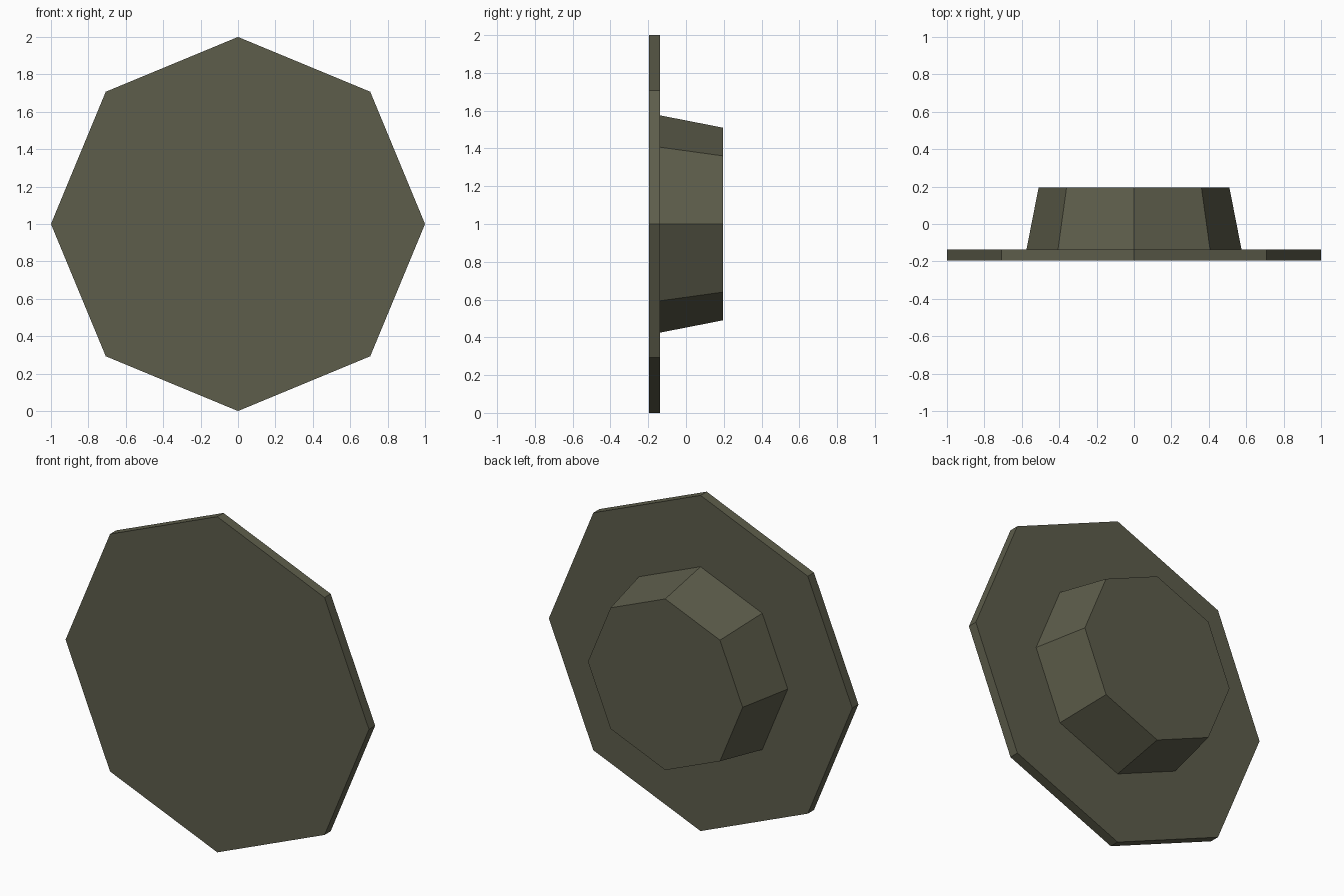
import bpy
import bmesh
import math
from mathutils import Matrix

if "Cube" in bpy.data.objects:
    bpy.data.objects.remove(bpy.data.objects["Cube"])

SIDES = 8

olive = bpy.data.materials.new("dark_olive")
olive.diffuse_color = (0.11, 0.11, 0.07, 1.0)
olive.use_nodes = True
olive.node_tree.nodes["Principled BSDF"].inputs["Base Color"].default_value = olive.diffuse_color


def octagon_part(name, y_front, y_back, r_front, r_back):
    """Eight-sided prism or frustum along y, centred at z = 1, corner pointing up."""
    bm = bmesh.new()
    depth = y_back - y_front
    # cone axis z is turned to -y, so its top becomes the front
    place = Matrix.Translation((0, (y_front + y_back) / 2, 1)) @ Matrix.Rotation(math.radians(90), 4, 'X')
    bmesh.ops.create_cone(bm, cap_ends=True, segments=SIDES,
                          radius1=r_back, radius2=r_front, depth=depth, matrix=place)
    bmesh.ops.recalc_face_normals(bm, faces=bm.faces)
    mesh = bpy.data.meshes.new(name)
    bm.to_mesh(mesh)
    bm.free()
    mesh.materials.append(olive)
    obj = bpy.data.objects.new(name, mesh)
    bpy.context.collection.objects.link(obj)
    return obj


# thin wide front plate
octagon_part("front_plate", -0.195, -0.137, 1.0, 1.0)
# tapered hub behind the plate
octagon_part("rear_hub", -0.137, 0.195, 0.575, 0.51)
